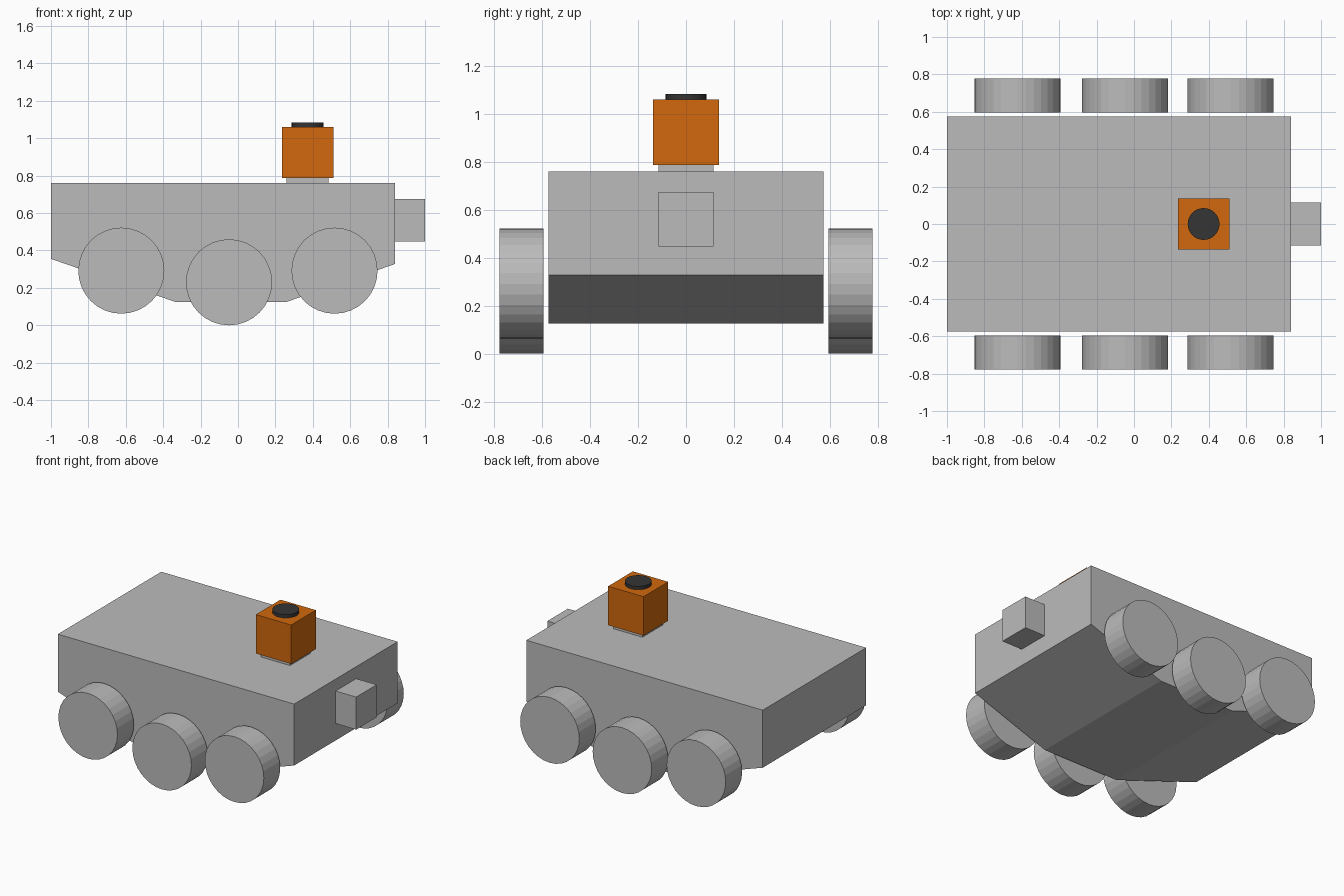
import bpy, bmesh, math
from mathutils import Matrix

if "Cube" in bpy.data.objects:
    bpy.data.objects.remove(bpy.data.objects["Cube"])


def material(name, rgb):
    m = bpy.data.materials.new(name)
    m.diffuse_color = (*rgb, 1)
    m.use_nodes = True
    m.node_tree.nodes["Principled BSDF"].inputs["Base Color"].default_value = m.diffuse_color
    return m


GREY = material("light grey", (0.50, 0.50, 0.50))
ORANGE = material("orange", (0.64, 0.14, 0.004))
BLACK = material("charcoal", (0.035, 0.035, 0.035))


def finish(name, bm, mat):
    bmesh.ops.recalc_face_normals(bm, faces=bm.faces)
    me = bpy.data.meshes.new(name)
    bm.to_mesh(me)
    bm.free()
    me.materials.append(mat)
    ob = bpy.data.objects.new(name, me)
    bpy.context.collection.objects.link(ob)
    return ob


def box(name, x0, x1, half_y, z0, z1, mat):
    bm = bmesh.new()
    bmesh.ops.create_cube(bm, size=1, matrix=Matrix.Translation(((x0 + x1) / 2, 0, (z0 + z1) / 2))
                          @ Matrix.Diagonal((x1 - x0, 2 * half_y, z1 - z0, 1)))
    return finish(name, bm, mat)


def disc(name, centre, radius, depth, mat, rot=Matrix()):
    bm = bmesh.new()
    bmesh.ops.create_cone(bm, cap_ends=True, segments=32, radius1=radius, radius2=radius,
                          depth=depth, matrix=Matrix.Translation(centre) @ rot)
    return finish(name, bm, mat)


# Hull: side profile extruded across the width
profile = [(-1, 0.76), (-1, 0.355), (-0.335, 0.125), (0.26, 0.125), (0.84, 0.328), (0.84, 0.76)]
bm = bmesh.new()
face = bm.faces.new([bm.verts.new((x, -0.575, z)) for x, z in profile])
ext = bmesh.ops.extrude_face_region(bm, geom=[face])["geom"]
bmesh.ops.translate(bm, vec=(0, 1.15, 0), verts=[v for v in ext if isinstance(v, bmesh.types.BMVert)])
finish("hull", bm, GREY)

# Six wheels, the middle pair lower
axle = Matrix.Rotation(math.pi / 2, 4, "X")
for side, y in (("left", 0.687), ("right", -0.687)):
    for place, x, z in (("rear", -0.624, 0.292), ("middle", -0.048, 0.23), ("front", 0.516, 0.292)):
        disc(f"{place}_{side}_wheel", (x, y, z), 0.23, 0.182, GREY, axle)

# Nose block
box("nose_block", 0.84, 1.0, 0.114, 0.447, 0.676, GREY)

# Turret: base plate, orange head, dark cap
box("turret_base", 0.26, 0.485, 0.114, 0.76, 0.787, GREY)
box("turret_head", 0.235, 0.51, 0.137, 0.787, 1.061, ORANGE)
disc("turret_cap", (0.372, 0, 1.072), 0.085, 0.024, BLACK)
